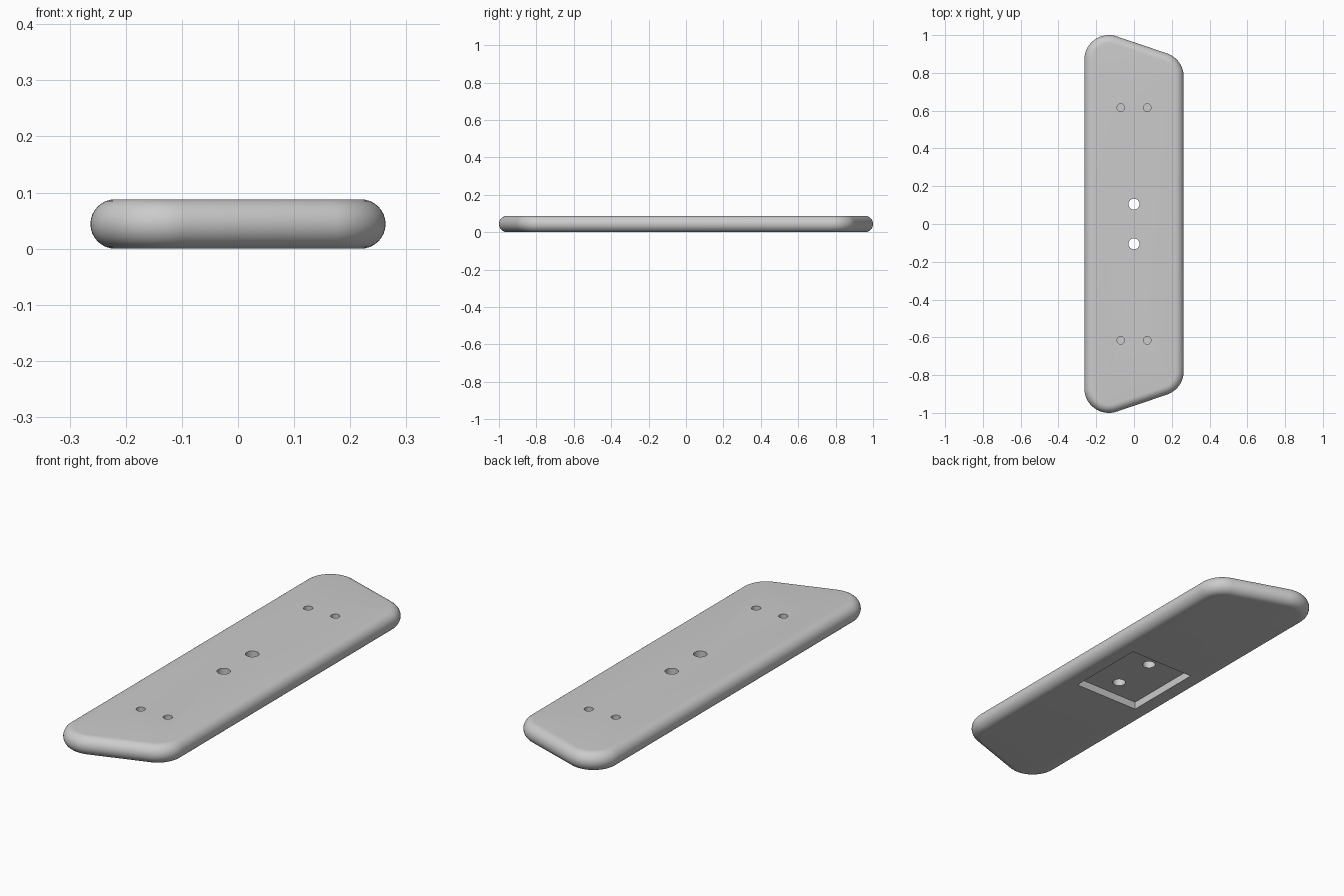
import bpy, bmesh
from math import sin, cos, pi, atan2

if "Cube" in bpy.data.objects:
    bpy.data.objects.remove(bpy.data.objects["Cube"])

H = 0.088            # plate thickness
R = H / 2            # fully rounded rim
CORNER = 0.13        # plan corner radius
TILT = atan2(0.263, 0.09)   # normal direction of the slanted ends


def arc(cx, cy, a0, a1, n):
    return [(cx, cy, a0 + (a1 - a0) * i / n) for i in range(n + 1)]


def build_plate():
    # Plan outline: corner centres with outward directions
    outline = (arc(0.133, -0.78, -TILT, 0, 12) + arc(0.133, 0.78, 0, TILT, 12)
               + arc(-0.133, 0.87, TILT, pi, 16) + arc(-0.133, -0.87, pi, 2 * pi - TILT, 16))
    bm = bmesh.new()
    rings = []
    steps = 16
    for k in range(steps + 1):
        a = -pi / 2 + pi * k / steps
        r = CORNER - R + R * cos(a)
        rings.append([bm.verts.new((cx + r * cos(t), cy + r * sin(t), R + R * sin(a)))
                      for cx, cy, t in outline])
    n = len(outline)
    for lo, hi in zip(rings, rings[1:]):
        for i in range(n):
            j = (i + 1) % n
            bm.faces.new((lo[i], lo[j], hi[j], hi[i]))
    bm.faces.new(rings[-1])
    bm.faces.new(rings[0][::-1])
    me = bpy.data.meshes.new("mounting_plate")
    bm.to_mesh(me)
    bm.free()
    ob = bpy.data.objects.new("mounting_plate", me)
    bpy.context.collection.objects.link(ob)
    return ob


def cut(target, cutter, name):
    cutter.name = name
    cutter.hide_render = True
    m = target.modifiers.new(name, 'BOOLEAN')
    m.operation = 'DIFFERENCE'
    m.solver = 'EXACT'
    m.object = cutter
    bpy.context.view_layer.objects.active = target
    bpy.ops.object.modifier_apply(modifier=name)
    bpy.data.objects.remove(cutter)


def hole(target, x, y, r, z0, name):
    z1 = 0.2
    bpy.ops.mesh.primitive_cylinder_add(vertices=32, radius=r, depth=z1 - z0,
                                        location=(x, y, (z0 + z1) / 2))
    cut(target, bpy.context.object, name)


plate = build_plate()

# Rectangular recess in the underside
bpy.ops.mesh.primitive_cube_add(size=1, location=(0, 0, 0))
pocket = bpy.context.object
pocket.scale = (0.34, 0.39, 0.072)
cut(plate, pocket, "recess_cutter")

# Through holes in the middle, blind holes toward the ends
for s in (-1, 1):
    hole(plate, 0, s * 0.105, 0.029, -0.1, "through_hole_cutter")
    for x in (-0.07, 0.07):
        hole(plate, x, s * 0.616, 0.02, 0.035, "blind_hole_cutter")

bpy.ops.object.select_all(action='DESELECT')
plate.select_set(True)
bpy.context.view_layer.objects.active = plate
bpy.ops.object.shade_smooth_by_angle()
